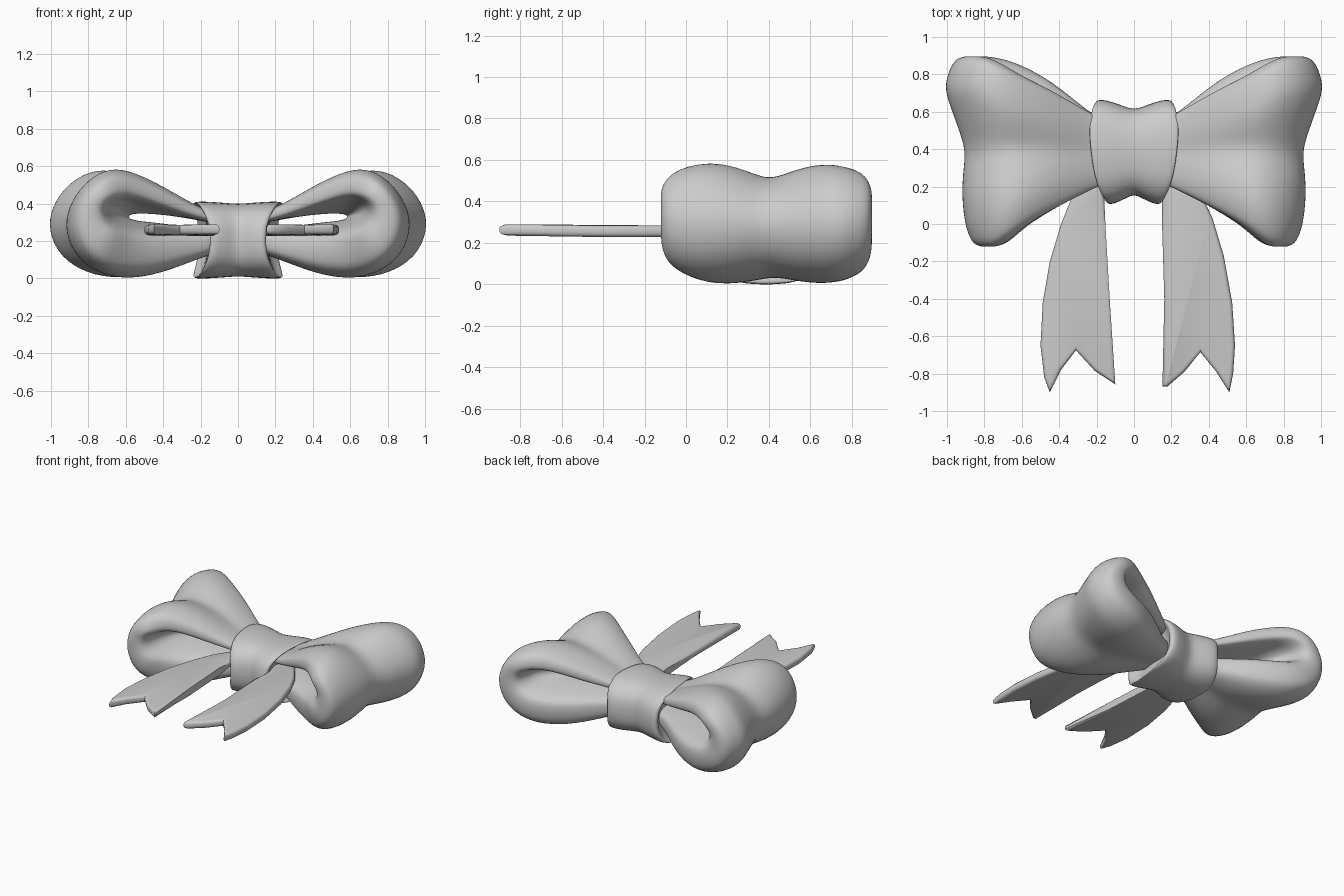
import bpy, bmesh, math

if "Cube" in bpy.data.objects:
    bpy.data.objects.remove(bpy.data.objects["Cube"])


def lerp_table(table, x):
    for (x0, y0), (x1, y1) in zip(table, table[1:]):
        if x <= x1:
            f = max(0, (x - x0) / (x1 - x0))
            return y0 + (y1 - y0) * f
    return table[-1][1]


def spow(v, e):
    return math.copysign(abs(v) ** e, v)


def finish(name, bm, levels=0):
    bmesh.ops.recalc_face_normals(bm, faces=bm.faces[:])
    for f in bm.faces:
        f.smooth = True
    me = bpy.data.meshes.new(name)
    bm.to_mesh(me)
    bm.free()
    ob = bpy.data.objects.new(name, me)
    bpy.context.collection.objects.link(ob)
    if levels:
        m = ob.modifiers.new("smooth", 'SUBSURF')
        m.levels = m.render_levels = levels
    return ob


def loft(name, rings, levels):
    bm = bmesh.new()
    vs = [[bm.verts.new(p) for p in r] for r in rings]
    n = len(vs[0])
    for a, b in zip(vs, vs[1:]):
        for i in range(n):
            bm.faces.new((a[i], a[(i + 1) % n], b[(i + 1) % n], b[i]))
    bm.faces.new(vs[0])
    bm.faces.new(vs[-1])
    return finish(name, bm, levels)


# ribbon loops: outer and inner path of the folded band, seen from the front
outer = [(.08, .34), (.2, .375), (.4, .5), (.56, .58), (.68, .602), (.8, .54), (.89, .42),
         (.925, .28), (.88, .13), (.77, .03), (.62, -.015), (.45, .008), (.3, .065), (.2, .105), (.08, .15)]
inner = [(.08, .29), (.2, .305), (.38, .355), (.52, .40), (.6, .418), (.65, .41), (.675, .39),
         (.68, .36), (.665, .33), (.63, .305), (.55, .285), (.42, .27), (.3, .26), (.2, .255), (.08, .26)]
# outline seen from the top, then the flare and height along the width
y_front = [(0, .27), (.2, .2), (.4, .1), (.6, 0), (.78, -.125), (.95, -.125)]
y_back = [(0, .5), (.2, .575), (.4, .745), (.6, .86), (.75, .9), (.95, .9)]
flare = [(-1, 1.0), (-.5, 1.01), (-.3, 1.01), (0, .985), (.3, 1.04), (.65, 1.12), (1, 1.11)]
height = [(-1, 1.0), (-.65, 1.0), (-.4, .94), (-.2, .82), (0, .7), (.2, .82), (.4, .93), (.65, .98), (1, .97)]
widths = [-1, -.98, -.92, -.8, -.65, -.45, -.22, 0, .22, .45, .65, .8, .92, .98, 1]


def section():
    """Closed rounded strip: (position across, depth from outer to inner)."""
    up = [(w, .5 - .5 * (1 - w ** 4) ** .325) for w in widths]
    return up + [(w, 1 - d) for w, d in up[-2:0:-1]]


def ribbon_loop(name, side):
    rings = []
    for i, ((ox, oz), (ix, iz)) in enumerate(zip(outer, inner)):
        bump = max(0, 1 - abs(ox - .5) / .28)
        y0 = lerp_table(y_front, ox)
        y1 = lerp_table(y_back, ox) + (-.06 if i < 7 else .015) * bump
        ring = []
        for w, d in section():
            t = min(1, ox / .6)
            # the tunnel narrows towards the waist
            pinch = d * max(0, 1 - abs(w) / .7) * t
            px, pz = ix * (1 - .15 * pinch), iz + (.32 - iz) * .6 * pinch
            x, z = ox + (px - ox) * d, oz + (pz - oz) * d
            y = (y0 + y1) / 2 + w * (y1 - y0) / 2
            x *= 1 + (lerp_table(flare, w) - 1) * t
            squash = (lerp_table(height, w) - 1) * t * (1 if z > .295 else .5)
            z = .295 + (z - .295) * (1 + squash)
            ring.append((side * x, y, z))
        rings.append(ring)
    return loft(name, rings, 2)


ribbon_loop("right_loop", 1)
ribbon_loop("left_loop", -1)

# centre knot: band wide on top and bottom, pinched at front and back
rings = []
for s, grow in [(-.7, .7), (-.93, .87), (-1, .98), (-.95, 1.06), (-.8, 1.08), (-.55, 1.03), (-.25, .94), (0, .87),
                (.25, .94), (.55, 1.03), (.8, 1.08), (.95, 1.06), (1, .98), (.93, .87), (.7, .7)]:
    ring = []
    for k in range(24):
        a = 2 * math.pi * k / 24
        cy, cz = spow(math.cos(a), .75), spow(math.sin(a), .75)
        half = .18 + .055 * abs(cz) ** 2 + .03 * cy
        y = .385 + .262 * cy * grow
        z = .205 + .203 * cz * (1 + (grow - 1) * .3)
        ring.append((s * half, y, z))
    rings.append(ring)
loft("centre_knot", rings, 1)


# flat tails with notched ends and rounded rims
def tail(name, pts):
    bm = bmesh.new()
    f = bm.faces.new([bm.verts.new((x, y, .228)) for x, y in pts])
    ext = bmesh.ops.extrude_face_region(bm, geom=[f])
    for v in ext["geom"]:
        if isinstance(v, bmesh.types.BMVert):
            v.co.z += .055
    rim = [e for e in bm.edges if abs(e.verts[0].co.z - e.verts[1].co.z) < .01]
    bmesh.ops.bevel(bm, geom=rim, offset=.02, segments=3, profile=.5, affect='EDGES', clamp_overlap=False)
    for v in bm.verts:
        v.co.z += .015 * max(0, -v.co.y - .4)
    ob = finish(name, bm)
    bpy.context.view_layer.objects.active = ob
    ob.select_set(True)
    bpy.ops.object.shade_smooth_by_angle(angle=math.radians(40))
    ob.select_set(False)


tail("right_tail", [(.1, .32), (.15, .15), (.15, 0), (.162, -.4), (.152, -.87), (.18, -.868), (.27, -.79),
                    (.355, -.685), (.44, -.79), (.51, -.9), (.53, -.8), (.54, -.65), (.525, -.42),
                    (.48, -.17), (.42, .03), (.35, .18), (.24, .34)])
tail("left_tail", [(-.1, .32), (-.16, .15), (-.153, 0), (-.13, -.4), (-.1, -.857), (-.21, -.785),
                   (-.31, -.675), (-.39, -.78), (-.45, -.9), (-.48, -.82), (-.5, -.65), (-.488, -.42),
                   (-.45, -.2), (-.39, 0), (-.33, .15), (-.22, .32)])
